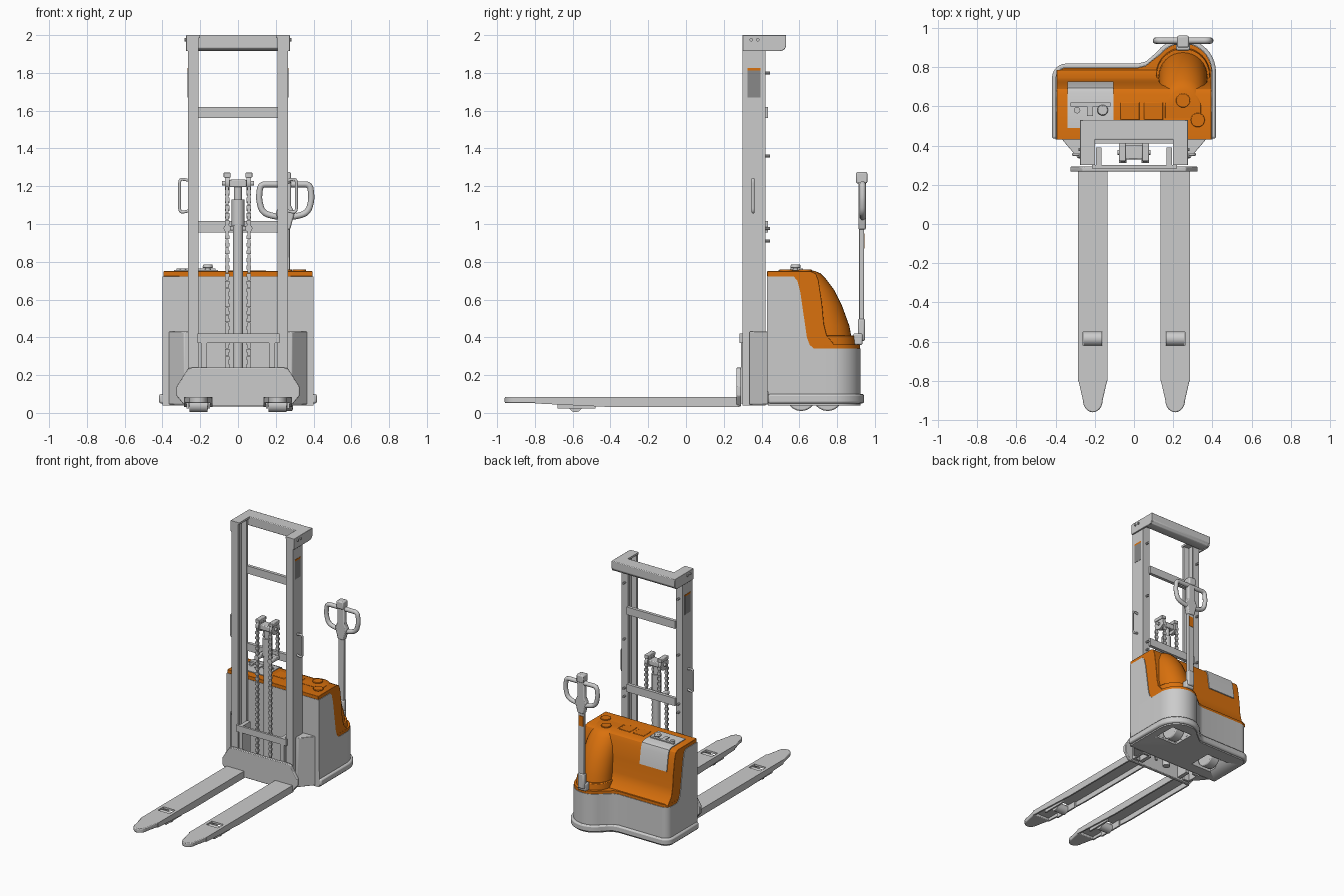
import bpy, bmesh, math
from mathutils import Vector

cube = bpy.data.objects.get("Cube")
if cube:
    bpy.data.objects.remove(cube)


def material(name, rgb):
    m = bpy.data.materials.new(name)
    m.use_nodes = True
    m.diffuse_color = (*rgb, 1)
    m.node_tree.nodes["Principled BSDF"].inputs["Base Color"].default_value = (*rgb, 1)
    return m


GREY = material("light grey", (0.6, 0.6, 0.6))
DARK = material("label grey", (0.25, 0.25, 0.25))
ORANGE = material("orange", (0.7, 0.165, 0.004))


def finish(name, bm, mat, bevel=0, mirror=False):
    bmesh.ops.recalc_face_normals(bm, faces=bm.faces)
    me = bpy.data.meshes.new(name)
    bm.to_mesh(me)
    bm.free()
    me.materials.append(mat)
    me.shade_smooth()
    me.set_sharp_from_angle(angle=math.radians(35))
    ob = bpy.data.objects.new(name, me)
    bpy.context.collection.objects.link(ob)
    if bevel:
        b = ob.modifiers.new("Bevel", "BEVEL")
        b.width, b.segments, b.limit_method = bevel, 2, "ANGLE"
    if mirror:
        ob.modifiers.new("Mirror", "MIRROR")
    return ob


def loft(name, rings, mat, **kw):
    bm = bmesh.new()
    rows = [[bm.verts.new(p) for p in ring] for ring in rings]
    n = len(rows[0])
    for a, b in zip(rows, rows[1:]):
        for i in range(n):
            bm.faces.new((a[i], a[(i + 1) % n], b[(i + 1) % n], b[i]))
    bm.faces.new(rows[0])
    bm.faces.new(rows[-1])
    return finish(name, bm, mat, **kw)


def prism(name, pts, axis, lo, hi, mat=GREY, **kw):
    place = {"x": lambda p, h: (h, p[0], p[1]),
             "y": lambda p, h: (p[0], h, p[1]),
             "z": lambda p, h: (p[0], p[1], h)}[axis]
    return loft(name, [[place(p, h) for p in pts] for h in (lo, hi)], mat, **kw)


def boxes(name, spans, mat=GREY, **kw):
    bm = bmesh.new()
    for x0, x1, y0, y1, z0, z1 in spans:
        v = bmesh.ops.create_cube(bm, size=1)["verts"]
        bmesh.ops.scale(bm, vec=(x1 - x0, y1 - y0, z1 - z0), verts=v)
        bmesh.ops.translate(bm, vec=((x0 + x1) / 2, (y0 + y1) / 2, (z0 + z1) / 2), verts=v)
    return finish(name, bm, mat, **kw)


def rod(name, start, end, r, mat=GREY, r2=None, sides=24, **kw):
    a, b = Vector(start), Vector(end)
    bm = bmesh.new()
    v = bmesh.ops.create_cone(bm, cap_ends=True, segments=sides, radius1=r,
                              radius2=r if r2 is None else r2, depth=(b - a).length)["verts"]
    bmesh.ops.rotate(bm, matrix=(b - a).to_track_quat("Z", "Y").to_matrix(), verts=v)
    bmesh.ops.translate(bm, vec=(a + b) / 2, verts=v)
    return finish(name, bm, mat, **kw)


def tube(name, pts, r, mirror=False):
    cu = bpy.data.curves.new(name, "CURVE")
    cu.dimensions, cu.bevel_depth, cu.bevel_resolution, cu.use_fill_caps = "3D", r, 3, True
    cu.materials.append(GREY)
    sp = cu.splines.new("NURBS")
    sp.points.add(len(pts) - 1)
    for q, p in zip(sp.points, pts):
        q.co = (*p, 1)
    sp.order_u, sp.use_endpoint_u = 3, True
    ob = bpy.data.objects.new(name, cu)
    bpy.context.collection.objects.link(ob)
    if mirror:
        ob.modifiers.new("Mirror", "MIRROR")
    return ob


def arc(cx, cy, rx, ry, a0, a1, n):
    return [(cx + rx * math.cos(math.radians(a0 + (a1 - a0) * i / n)),
             cy + ry * math.sin(math.radians(a0 + (a1 - a0) * i / n))) for i in range(n + 1)]


def footprint(d):
    return ([(-0.4 - d, 0.435)] + arc(-0.345, 0.745, 0.055 + d, 0.055 + d, 180, 90, 6)
            + [(0.02, 0.8 + d), (0.06, 0.81 + d), (0.09, 0.835 + d)]
            + arc(0.25, 0.775, 0.15 + d, 0.15 + d, 142, 0, 16) + [(0.4 + d, 0.435)])


# Forks: inverted channels with a tapered tip and a load roller
fx, hw = 0.21, 0.075
boxes("fork_top", [(fx - hw, fx + hw, -0.55, 0.28, 0.07, 0.085),
                   (fx - hw, fx + hw, -0.8, -0.62, 0.07, 0.085),
                   (fx - hw, fx - 0.05, -0.62, -0.55, 0.07, 0.085),
                   (fx + 0.05, fx + hw, -0.62, -0.55, 0.07, 0.085)], mirror=True)
skirt = [(0.28, 0.03), (0.28, 0.084), (-0.8, 0.084), (-0.8, 0.05), (-0.38, 0.03)]
for side, x in (("inner", fx - hw), ("outer", fx + hw - 0.012)):
    prism("fork_skirt_" + side, skirt, "x", x, x + 0.012, mirror=True)
tip = [(fx + hw, -0.79)] + arc(fx, -0.9, 0.05, 0.06, 0, -180, 12) + [(fx - hw, -0.79)]
prism("fork_tip", tip, "z", 0.052, 0.085, bevel=0.006, mirror=True)
rod("load_roller", (fx - 0.048, -0.585, 0.04), (fx + 0.048, -0.585, 0.04), 0.036, mirror=True)
boxes("roller_frame", [(fx - 0.062, fx - 0.05, -0.68, -0.48, 0.022, 0.07),
                       (fx + 0.05, fx + 0.062, -0.68, -0.48, 0.022, 0.07)], mirror=True)

# Carriage plate and rear slides
prism("carriage_plate", [(-0.28, 0.035), (-0.325, 0.09), (-0.325, 0.14), (-0.265, 0.235), (-0.24, 0.24),
                         (0.24, 0.24), (0.265, 0.235), (0.325, 0.14), (0.325, 0.09), (0.28, 0.035)],
      "y", 0.268, 0.292, bevel=0.004)
boxes("carriage_slide", [(0.165, 0.195, 0.29, 0.39, 0.05, 0.42)], mirror=True)
boxes("carriage_bar", [(-0.215, 0.22, 0.283, 0.3, 0.37, 0.42)])

# Mast uprights, cross bars and top cap
channel = [(0.265, 0.3), (0.265, 0.42), (0.208, 0.42), (0.208, 0.405),
           (0.25, 0.4), (0.25, 0.32), (0.208, 0.315), (0.208, 0.3)]
prism("mast_upright", channel, "z", 0.04, 1.99, mirror=True)
boxes("mast_cross_bars", [(-0.21, 0.21, 0.41, 0.435, z, z + 0.06) for z in (1.56, 0.955)])
prism("cap_end", [(0.3, 1.915), (0.3, 2.0), (0.53, 2.0), (0.53, 1.94), (0.52, 1.922), (0.5, 1.915)],
      "x", 0.262, 0.275, bevel=0.003, mirror=True)
prism("cap_beam", [(0.43, 1.93), (0.43, 2.0), (0.53, 2.0), (0.53, 1.94), (0.515, 1.92), (0.48, 1.915)],
      "x", -0.27, 0.27, bevel=0.005)
prism("cap_corner_plate", [(0.27, 0.3), (0.27, 0.44), (0.2, 0.44), (0.2, 0.3)],
      "z", 1.985, 2.0, mirror=True)
for z in (1.8, 1.36, 0.975, 0.91):
    rod("mast_bolt", (0.235, 0.42, z), (0.235, 0.445, z), 0.008, sides=10, mirror=True)
for y in (0.345, 0.38):
    rod("cap_bolt", (0.27, y, 1.975), (0.283, y, 1.975), 0.009, sides=10, mirror=True)
tube("side_handrail", [(0.26, 0.355, 1.07), (0.295, 0.355, 1.06), (0.309, 0.355, 1.07), (0.309, 0.355, 1.1),
                       (0.309, 0.355, 1.2), (0.309, 0.355, 1.23), (0.295, 0.355, 1.24),
                       (0.26, 0.355, 1.23)], 0.008, True)
boxes("mast_label", [(0.265, 0.267, 0.325, 0.395, 1.67, 1.812)], DARK, mirror=True)
boxes("mast_label_stripe", [(0.265, 0.267, 0.325, 0.395, 1.812, 1.825)], ORANGE, mirror=True)

# Gussets joining mast and body
prism("gusset", [(0.262, 0.335), (0.285, 0.335), (0.37, 0.435), (0.262, 0.44)], "z", 0.045, 0.43,
      bevel=0.004, mirror=True)

# Lift cylinder, head and chains
cy = 0.365
rod("cylinder_tube", (0, cy, 0.05), (0, cy, 1.0), 0.027)
rod("cylinder_neck", (0, cy, 0.99), (0, cy, 1.13), 0.034)
rod("cylinder_piston", (0, cy, 1.12), (0, cy, 1.22), 0.022)
boxes("cylinder_head", [(-0.045, 0.045, cy - 0.035, cy + 0.035, 1.195, 1.235)], bevel=0.006)
rod("pulley_axle", (-0.085, cy, 1.215), (0.085, cy, 1.215), 0.012)
rod("chain_pulley", (0.045, cy, 1.22), (0.07, cy, 1.22), 0.048, mirror=True)
boxes("pulley_guard", [(0.04, 0.076, cy - 0.045, cy + 0.045, 1.245, 1.272)], bevel=0.004, mirror=True)
boxes("chain_anchor_bar", [(-0.075, 0.075, cy - 0.01, cy + 0.045, 0.965, 0.99)], bevel=0.004)
rod("chain_anchor", (0.057, cy + 0.03, 0.977), (0.057, 0.31, 0.977), 0.019, mirror=True)
links = []
for y, low in ((cy - 0.045, 0.1), (cy + 0.045, 0.97)):
    for i in range(int((1.22 - low) / 0.02)):
        z, w = low + 0.02 * i, 0.013 if i % 2 else 0.008
        links.append((0.057 - w, 0.057 + w, y - 0.007, y + 0.007, z, z + 0.019))
boxes("lift_chain", links, mirror=True)

# Body base and bumper with wheel wells cut from below
base = prism("body_base", footprint(0), "z", 0.04, 0.34)
bumper = prism("bumper", footprint(0.018), "z", 0.05, 0.1, bevel=0.01)
wheels = ((0.25, 0.75), (-0.2, 0.61))
cutter = boxes("well_cutter", [(x - 0.09, x + 0.09, y - 0.09, y + 0.09, 0, 0.2) for x, y in wheels])
cutter.hide_render = True
for ob in (base, bumper):
    m = ob.modifiers.new("Wells", "BOOLEAN")
    m.operation, m.object, m.solver = "DIFFERENCE", cutter, "EXACT"
    bpy.context.view_layer.objects.active = ob
    for name in [k.name for k in ob.modifiers]:
        bpy.ops.object.modifier_apply(modifier=name)
bpy.data.objects.remove(cutter)
for x, y in wheels:
    rod("drive_wheel", (x - 0.04, y, 0.09), (x + 0.04, y, 0.09), 0.08, bevel=0.008)

# Grey side shell and orange hood
prism("side_shell", [(0.43, 0.04), (0.43, 0.722), (0.57, 0.722), (0.59, 0.7), (0.605, 0.64),
                     (0.64, 0.4), (0.655, 0.36), (0.68, 0.338), (0.68, 0.3), (0.44, 0.3)],
      "x", -0.4, 0.4)
deck = [(0.66, 0.75), (0.688, 0.738), (0.702, 0.7), (0.72, 0.58), (0.73, 0.47),
        (0.745, 0.41), (0.785, 0.362)]
prism("hood", [(0.435, 0.34), (0.435, 0.722), (0.43, 0.722), (0.43, 0.75)] + deck + [(0.785, 0.34)],
      "x", -0.395, 0.395, ORANGE, bevel=0.004)
prism("hood_lip", [(x, max(y, 0.6)) for x, y in footprint(-0.004)], "z", 0.339, 0.362, ORANGE)


def dome(z, back, half):
    return [(x, y, z) for x, y in [(0.25 + half, 0.54)]
            + arc(0.25, back - half, half, half, 0, 180, 16) + [(0.25 - half, 0.54)]]


loft("hood_dome", [dome(*s) for s in ((0.35, 0.885, 0.125), (0.46, 0.865, 0.125), (0.57, 0.825, 0.122),
                                      (0.65, 0.785, 0.118), (0.71, 0.74, 0.11), (0.74, 0.71, 0.1),
                                      (0.752, 0.68, 0.09))], ORANGE)
loft("dome_ledge", [dome(0.355, 0.9, 0.138), dome(0.41, 0.893, 0.136)], ORANGE, bevel=0.004)

# Controls on the hood: service panel, pockets, caps and stop button
panel = [(y, z) for y, z in deck if z > 0.55]
prism("service_panel", [(0.49, 0.748), (0.49, 0.756)] + [(y + 0.006, z + 0.006) for y, z in panel]
      + [(y - 0.01, z) for y, z in reversed(panel)], "x", -0.34, -0.105)
boxes("panel_controls", [(-0.325, -0.12, 0.6, 0.62, 0.75, 0.764), (-0.24, -0.21, 0.55, 0.6, 0.75, 0.764)])
rod("key_switch", (-0.29, 0.58, 0.75), (-0.29, 0.58, 0.765), 0.016)
rod("stop_stem", (-0.16, 0.58, 0.75), (-0.16, 0.58, 0.772), 0.014)
rod("stop_button", (-0.16, 0.58, 0.768), (-0.16, 0.58, 0.786), 0.028, r2=0.024, bevel=0.003)
for x in (-0.02, 0.1):
    boxes("deck_pocket", [(x - 0.048, x + 0.048, 0.53, 0.62, 0.748, 0.754)], ORANGE, bevel=0.003)
for x, y in ((0.25, 0.63), (0.325, 0.53)):
    rod("deck_cap", (x, y, 0.748), (x, y, 0.76), 0.036, ORANGE, bevel=0.003)

# Tiller: foot, pole and twin-grip head
tx, ty = 0.25, 0.93
boxes("tiller_foot", [(tx - 0.035, tx + 0.035, 0.885, 0.935, 0.36, 0.42)], bevel=0.008)
boxes("tiller_knuckle", [(tx - 0.028, tx + 0.028, 0.91, 0.948, 0.38, 0.5)], bevel=0.01)
boxes("tiller_pole", [(tx - 0.024, tx + 0.024, 0.917, 0.943, 0.48, 1.02)], bevel=0.005)
boxes("tiller_label", [(tx - 0.02, tx + 0.02, 0.942, 0.946, 0.87, 0.95)], ORANGE)
prism("tiller_neck", [(tx - 0.026, 0.97), (tx + 0.026, 0.97), (tx + 0.05, 1.06), (tx + 0.03, 1.1), (tx + 0.03, 1.23),
                      (tx - 0.03, 1.23), (tx - 0.03, 1.1), (tx - 0.05, 1.06)], "y", 0.912, 0.952, bevel=0.008)
boxes("tiller_pod", [(tx - 0.03, tx + 0.03, 0.9, 0.96, 1.215, 1.275)], bevel=0.008)
for s in (-1, 1):
    tube("tiller_grip", [(tx + s * x, ty + 0.005, z) for x, z in (
        (0.01, 1.035), (0.06, 1.04), (0.12, 1.06), (0.138, 1.12), (0.138, 1.16),
        (0.13, 1.21), (0.08, 1.21), (0.01, 1.21))], 0.017)
